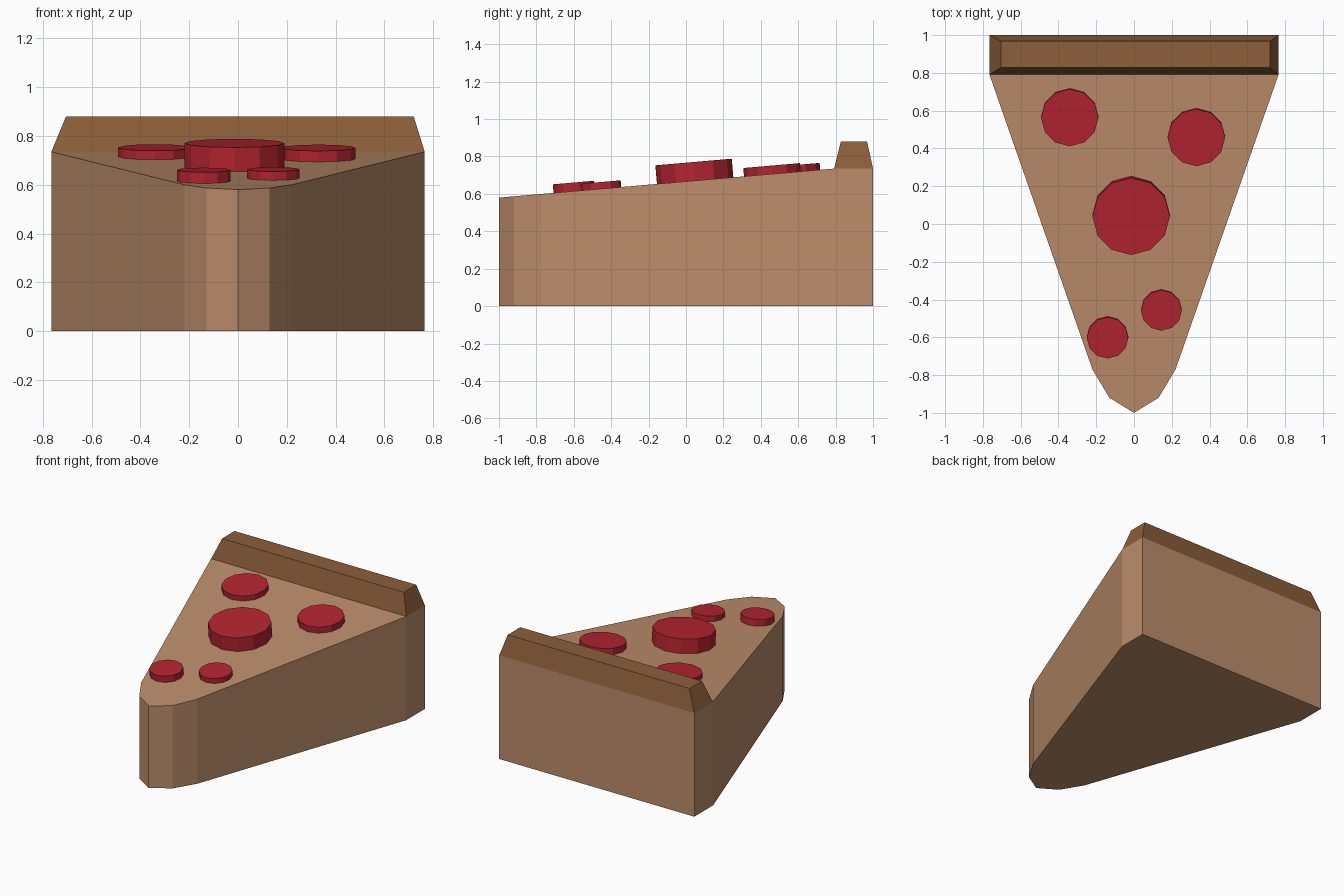
import bpy, math

if "Cube" in bpy.data.objects:
    bpy.data.objects.remove(bpy.data.objects["Cube"])

SLOPE = 0.155 / 1.79      # rise of the topping surface towards the crust


def top_z(y):
    return 0.58 + SLOPE * (min(y, 0.79) + 1)


def material(name, color):
    m = bpy.data.materials.new(name)
    m.diffuse_color = (*color, 1)
    m.use_nodes = True
    m.node_tree.nodes["Principled BSDF"].inputs["Base Color"].default_value = m.diffuse_color
    return m


def loft(name, bottom, top, mat):
    """Solid between two matching counter-clockwise rings."""
    n = len(bottom)
    faces = [(i, (i + 1) % n, n + (i + 1) % n, n + i) for i in range(n)]
    faces.append(tuple(reversed(range(n))))
    if name == "slice_body":   # the top bends where the crust starts
        faces += [(n + 3, n + 4, n + 5, n + 6),
                  tuple(n + i for i in range(n) if i not in (4, 5))]
    else:
        faces.append(tuple(range(n, 2 * n)))
    me = bpy.data.meshes.new(name)
    me.from_pydata(bottom + top, [], faces)
    me.materials.append(mat)
    ob = bpy.data.objects.new(name, me)
    bpy.context.collection.objects.link(ob)
    return ob


tan = material("tan_base", (0.51, 0.27, 0.147))
brown = material("brown_crust", (0.262, 0.112, 0.042))
red = material("red_topping", (0.463, 0.018, 0.030))

# Wedge with blunt rounded tip
half = [(0, -1), (0.13, -0.92), (0.22, -0.77), (0.765, 0.79), (0.765, 1)]
outline = half + [(-x, y) for x, y in reversed(half[1:])]
loft("slice_body", [(x, y, 0) for x, y in outline],
     [(x, y, top_z(y)) for x, y in outline], tan)


# Bevelled crust bar
def rect(x0, x1, y0, y1, z):
    return [(x0, y0, z), (x1, y0, z), (x1, y1, z), (x0, y1, z)]


loft("crust", rect(-0.765, 0.765, 0.792, 1, 0.735),
     rect(-0.705, 0.72, 0.828, 0.968, 0.88), brown)

# Round toppings lying on the slope: x, y, radius, thickness
discs = [(-0.015, 0.045, 0.205, 0.10), (-0.34, 0.565, 0.152, 0.037),
         (0.33, 0.46, 0.152, 0.045), (-0.14, -0.60, 0.11, 0.046),
         (0.145, -0.455, 0.108, 0.036)]
for i, (x, y, r, t) in enumerate(discs):
    sink = 0.01
    bpy.ops.mesh.primitive_cylinder_add(
        vertices=12, radius=r, depth=t + sink,
        location=(x, y, top_z(y) + (t - sink) / 2),
        rotation=(math.atan(SLOPE), 0, 0))
    ob = bpy.context.object
    ob.name = f"topping_disc_{i + 1}"
    ob.data.materials.append(red)
